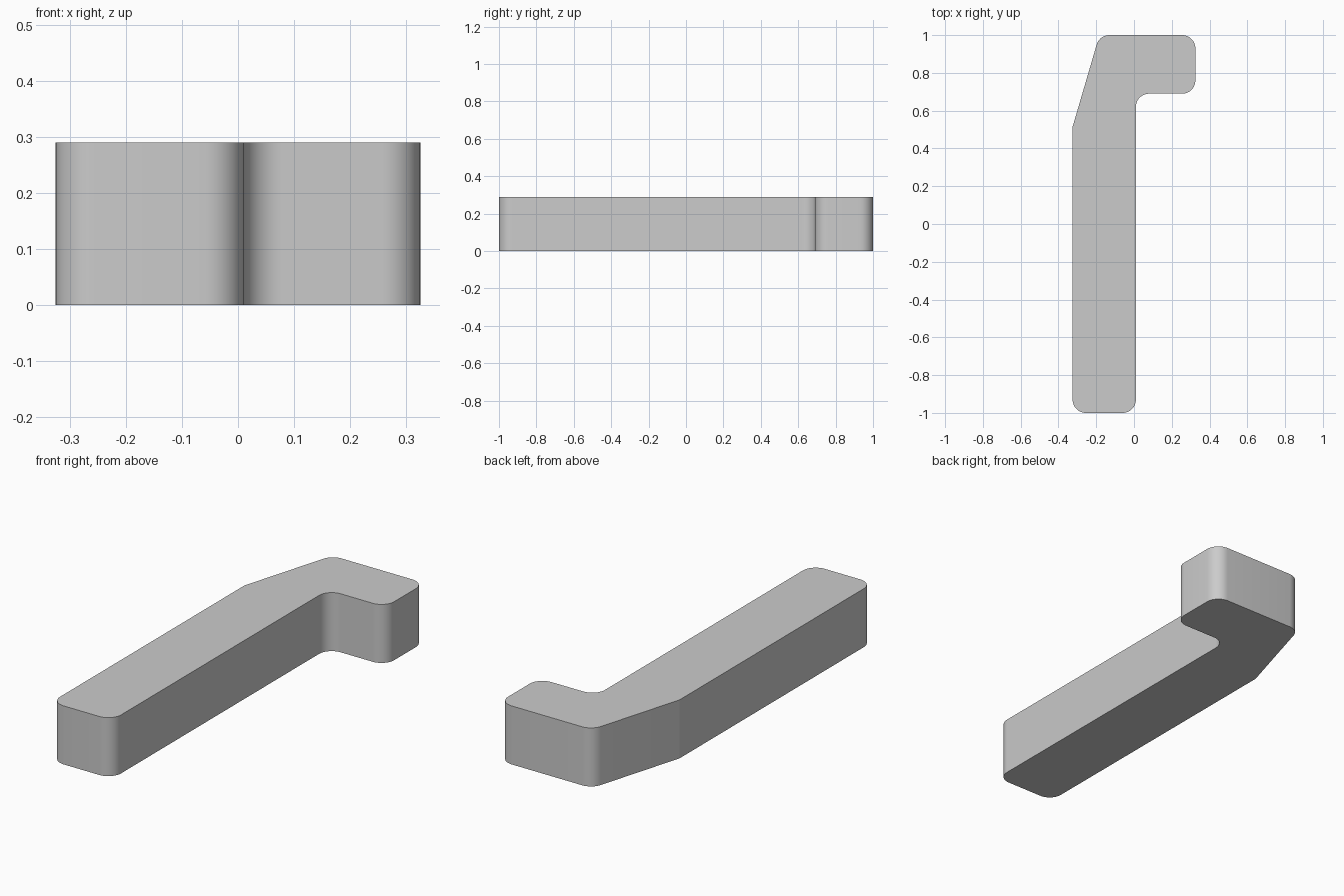
import bpy
import bmesh
import math
from mathutils import Vector

if "Cube" in bpy.data.objects:
    bpy.data.objects.remove(bpy.data.objects["Cube"], do_unlink=True)

HEIGHT = 0.29
R = 0.07
SEGMENTS = 10

# Outline corners, counter-clockwise: x, y, fillet radius
CORNERS = [
    (-0.325, -1, R), (0.01, -1, R), (0.01, 0.69, R),
    (0.325, 0.69, R), (0.325, 1, R), (-0.183, 1, R), (-0.325, 0.515, 0),
]


def rounded_outline(corners):
    """Replace each corner with a tangent arc of its radius."""
    points = []
    for i, (x, y, radius) in enumerate(corners):
        corner = Vector((x, y))
        if radius == 0:
            points.append(corner)
            continue
        before = (Vector(corners[i - 1][:2]) - corner).normalized()
        after = (Vector(corners[(i + 1) % len(corners)][:2]) - corner).normalized()
        half = before.angle(after) / 2
        centre = corner + (before + after).normalized() * radius / math.sin(half)
        reach = radius / math.tan(half)
        start = corner + before * reach - centre
        end = corner + after * reach - centre
        sweep = math.atan2(start.cross(end), start.dot(end))
        for k in range(SEGMENTS + 1):
            a = sweep * k / SEGMENTS
            c, s = math.cos(a), math.sin(a)
            points.append(centre + Vector((start.x * c - start.y * s,
                                           start.x * s + start.y * c)))
    return points


# Grey material
grey = bpy.data.materials.new("light_grey")
grey.use_nodes = True
colour = (0.6, 0.6, 0.6, 1)
grey.diffuse_color = colour
grey.node_tree.nodes["Principled BSDF"].inputs["Base Color"].default_value = colour

# Hooked bar: outline extruded upward
bm = bmesh.new()
base = bm.faces.new([bm.verts.new((p.x, p.y, 0)) for p in rounded_outline(CORNERS)])
top = bmesh.ops.extrude_face_region(bm, geom=[base], use_keep_orig=True)["geom"]
bmesh.ops.translate(bm, vec=(0, 0, HEIGHT),
                    verts=[v for v in top if isinstance(v, bmesh.types.BMVert)])
bmesh.ops.recalc_face_normals(bm, faces=bm.faces[:])
mesh = bpy.data.meshes.new("hooked_bar")
bm.to_mesh(mesh)
bm.free()
mesh.materials.append(grey)

bar = bpy.data.objects.new("hooked_bar", mesh)
bpy.context.collection.objects.link(bar)
bpy.ops.object.select_all(action="DESELECT")
bar.select_set(True)
bpy.context.view_layer.objects.active = bar
bpy.ops.object.shade_smooth_by_angle(angle=math.radians(12))
